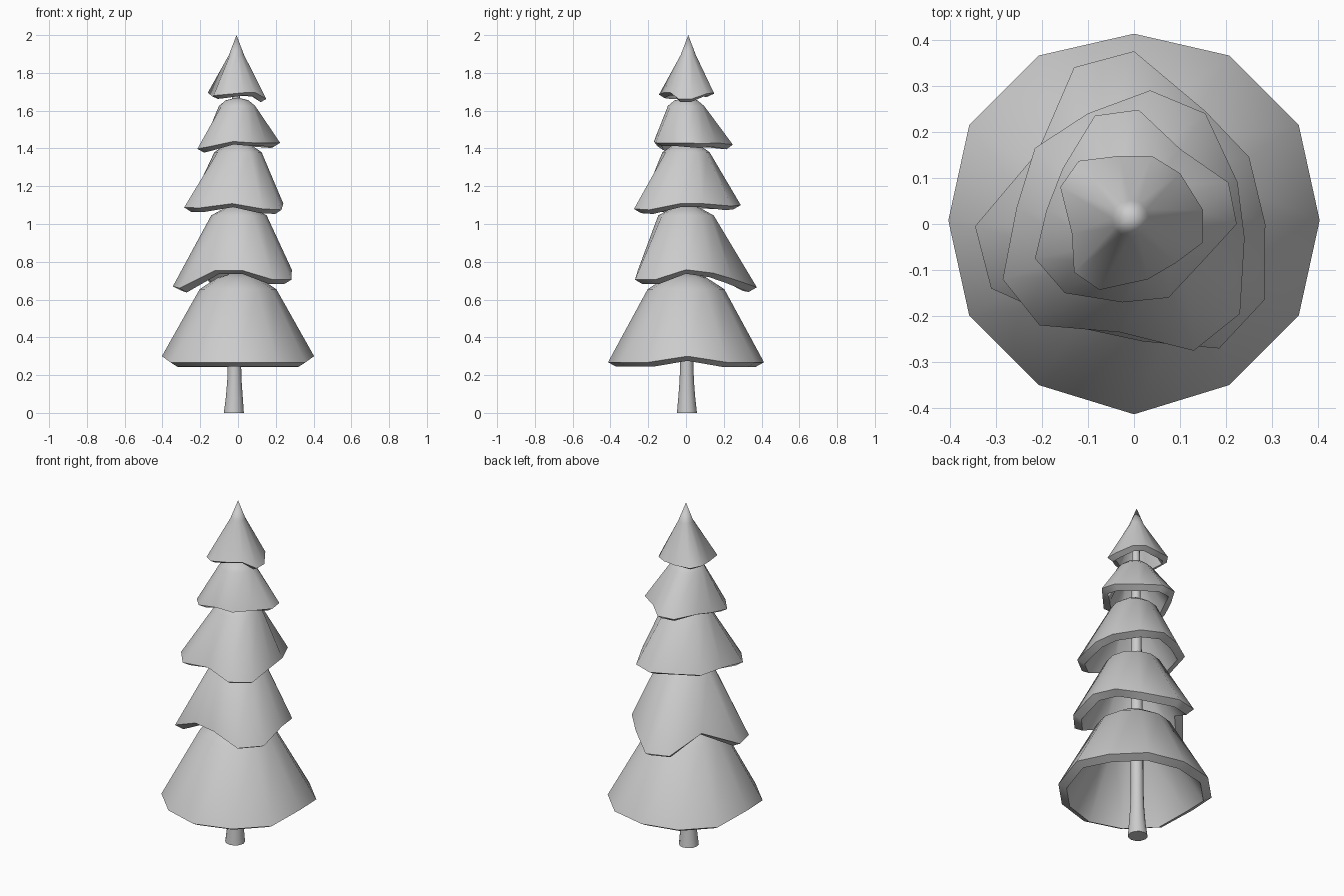
import bpy, bmesh
from math import sin, cos, tau, radians

N = 12
AXIS = (-0.01, 0.01)


def ring(bm, r, z, c=AXIS, a0=90):
    return [bm.verts.new((c[0] + r * cos(radians(a0) + tau * i / N),
                          c[1] + r * sin(radians(a0) + tau * i / N), z)) for i in range(N)]


def bridge(bm, a, b):
    for i in range(N):
        j = (i + 1) % N
        bm.faces.new((a[i], a[j], b[j], b[i]))


def finish(bm, name, thickness=0):
    me = bpy.data.meshes.new(name)
    bm.to_mesh(me)
    bm.free()
    ob = bpy.data.objects.new(name, me)
    bpy.context.collection.objects.link(ob)
    bpy.ops.object.select_all(action='DESELECT')
    ob.select_set(True)
    bpy.context.view_layer.objects.active = ob
    if thickness:
        m = ob.modifiers.new("shell", "SOLIDIFY")
        m.thickness = thickness
        m.offset = -1
        bpy.ops.object.modifier_apply(modifier=m.name)
    bpy.ops.object.shade_smooth_by_angle(angle=radians(50))
    return ob


def tier(name, rim, rings, apex, c=AXIS, thickness=0.05):
    """Hollow branch skirt: ragged rim, round shoulders, pointed top."""
    bm = bmesh.new()
    prev = [bm.verts.new(p) for p in rim]
    for r, z in rings:
        nxt = ring(bm, r, z, c)
        bridge(bm, prev, nxt)
        prev = nxt
    top = bm.verts.new((c[0], c[1], apex))
    for i in range(N):
        bm.faces.new((prev[i], prev[(i + 1) % N], top))
    finish(bm, name, thickness)


# bottom skirt: almost regular, rim lifted at both sides
rim1 = []
for i in range(N):
    a = radians(90) + tau * i / N
    side = abs(sin(a)) < 0.1
    r = 0.403 if side else 0.413
    rim1.append((r * cos(a), r * sin(a) + 0.008 * (abs(cos(a)) > 0.1), 0.30 if side else 0.268))
tier("branches_1", rim1, [(0.203, 0.655), (0.11, 0.715)], 0.75, (0, 0))

# ragged skirts, rim listed counter-clockwise from the back
tier("branches_2", [
    (0, .375, .665), (-.13, .34, .67), (-.21, .155, .755), (-.345, -.005, .67),
    (-.31, -.14, .66), (-.12, -.225, .755), (.02, -.255, .755), (.185, -.27, .705),
    (.283, -.165, .705), (.285, 0, .758), (.25, .145, .74), (.155, .245, .71)],
    [(0.147, 1.045), (0.075, 1.085)], 1.11, (0.005, 0))
tier("branches_3", [
    (.035, .29, 1.1), (-.1, .24, 1.105), (-.215, .165, 1.1), (-.255, .035, 1.105),
    (-.285, -.12, 1.088), (-.205, -.22, 1.085), (-.03, -.235, 1.108), (.13, -.275, 1.08),
    (.23, -.195, 1.075), (.24, -.03, 1.108), (.225, .09, 1.108), (.155, .24, 1.095)],
    [(0.125, 1.38), (0.068, 1.42)], 1.44, (0, 0), 0.045)
tier("branches_4", [
    (.01, .248, 1.42), (-.085, .235, 1.42), (-.155, .12, 1.425), (-.19, .03, 1.41),
    (-.215, -.075, 1.398), (-.15, -.15, 1.41), (-.025, -.17, 1.437), (.075, -.16, 1.43),
    (.15, -.08, 1.43), (.223, 0, 1.43), (.205, .09, 1.425), (.1, .163, 1.43)],
    [(0.096, 1.625), (0.06, 1.655)], 1.67, (-0.005, 0), 0.042)

# pointed crown
tier("crown", [
    (-.03, .148, 1.69), (-.12, .137, 1.69), (-.16, .08, 1.695), (-.135, -.02, 1.675),
    (-.13, -.105, 1.68), (-.075, -.143, 1.685), (.03, -.12, 1.695), (.09, -.085, 1.697),
    (.15, -.04, 1.662), (.15, .03, 1.662), (.1, .11, 1.69), (.04, .147, 1.695)],
    [(0.04, 1.895)], 2.0, (-0.008, 0.012), 0.035)

# trunk: flared foot, tapering up into the crown
bm = bmesh.new()
prev = ring(bm, 0.053, 0, (-0.022, 0.005))
bm.faces.new(prev[::-1])
for r, z in [(0.045, 0.08), (0.038, 0.17), (0.035, 0.26), (0.033, 0.7), (0.028, 1.2), (0.02, 1.78)]:
    nxt = ring(bm, r, z, (-0.02 + 0.01 * z / 1.8, 0.004))
    bridge(bm, prev, nxt)
    prev = nxt
bm.faces.new(prev)
finish(bm, "trunk")
